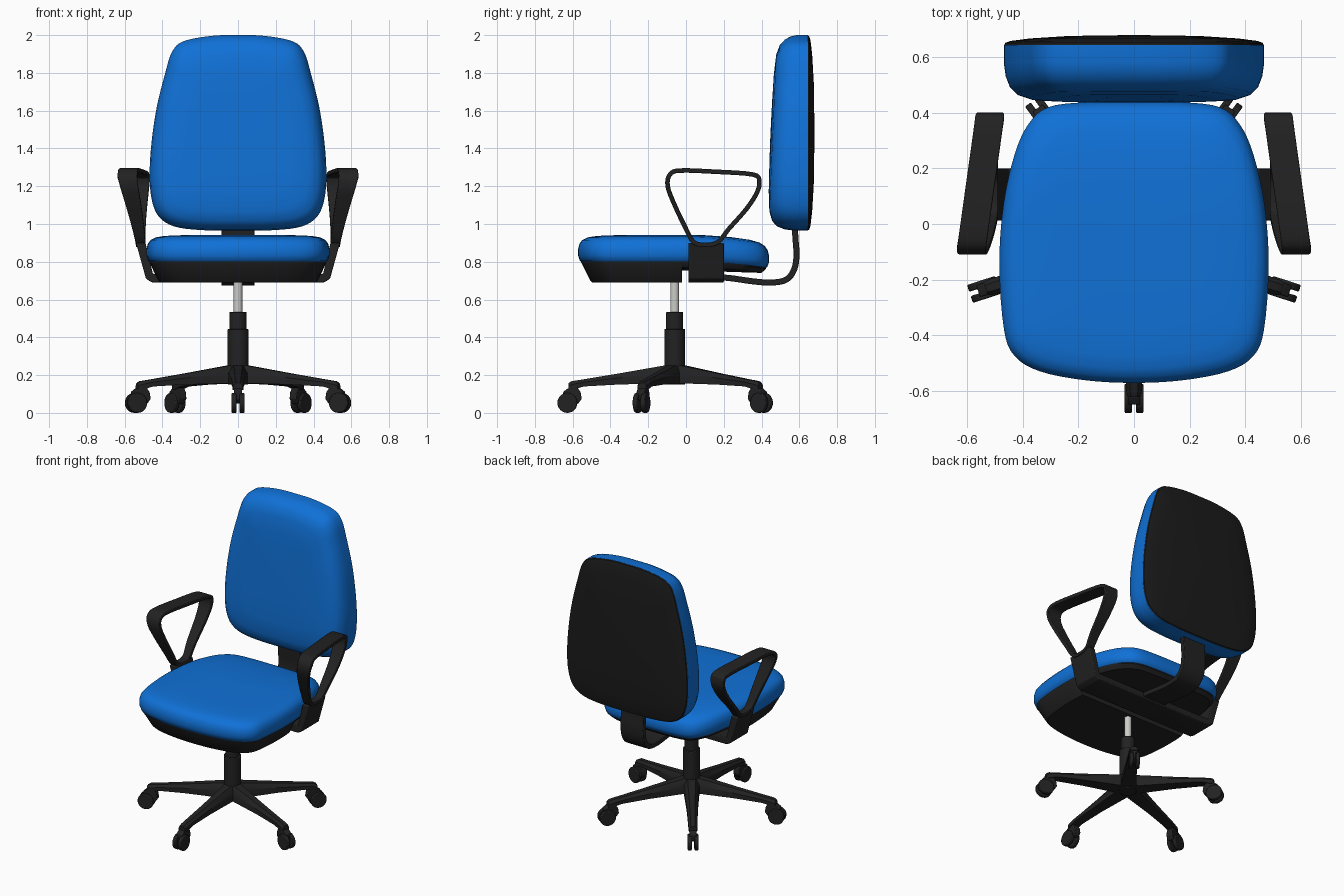
import bpy, bmesh, math
from mathutils import Matrix, Vector

if "Cube" in bpy.data.objects:
    bpy.data.objects.remove(bpy.data.objects["Cube"])


def material(name, rgb):
    m = bpy.data.materials.new(name)
    m.diffuse_color = (*rgb, 1)
    m.use_nodes = True
    m.node_tree.nodes["Principled BSDF"].inputs["Base Color"].default_value = m.diffuse_color
    return m


BLUE = material("blue fabric", (0.005, 0.165, 0.68))
BLACK = material("black plastic", (0.016, 0.016, 0.016))
DARK = material("dark back shell", (0.011, 0.011, 0.011))
STEEL = material("light steel", (0.6, 0.6, 0.58))


def finish(name, bm, mat, angle=35, bevel=0.0, matrix=None):
    bmesh.ops.recalc_face_normals(bm, faces=bm.faces[:])
    if matrix:
        bm.transform(matrix)
    me = bpy.data.meshes.new(name)
    bm.to_mesh(me)
    bm.free()
    me.materials.append(mat)
    me.shade_smooth()
    me.set_sharp_from_angle(angle=math.radians(angle))
    ob = bpy.data.objects.new(name, me)
    bpy.context.collection.objects.link(ob)
    if bevel:
        b = ob.modifiers.new("bevel", 'BEVEL')
        b.width, b.segments, b.limit_method = bevel, 2, 'ANGLE'
    return ob


def loft(name, rings, mat, closed=False, **kw):
    """Skin a list of equal rings of points."""
    bm = bmesh.new()
    vs = [[bm.verts.new(p) for p in r] for r in rings]
    n = len(rings[0])
    pairs = list(zip(vs, vs[1:])) + ([(vs[-1], vs[0])] if closed else [])
    for a, b in pairs:
        for i in range(n):
            j = (i + 1) % n
            bm.faces.new((a[i], a[j], b[j], b[i]))
    if not closed:
        bm.faces.new(vs[0])
        bm.faces.new(vs[-1])
    return finish(name, bm, mat, **kw)


def cylinder(name, r, z0, z1, mat, matrix, segs=32, bevel=0.0):
    bm = bmesh.new()
    bmesh.ops.create_cone(bm, cap_ends=True, segments=segs, radius1=r, radius2=r, depth=z1 - z0)
    return finish(name, bm, mat, bevel=bevel,
                  matrix=matrix @ Matrix.Translation((0, 0, (z0 + z1) / 2)))


def spline(pts, n=4, closed=True):
    """Smooth curve through 2D points."""
    pts = [Vector(p) for p in pts]
    m, out = len(pts), []
    get = (lambda i: pts[i % m]) if closed else (lambda i: pts[max(0, min(m - 1, i))])
    for i in range(m if closed else m - 1):
        a, b, c, d = (get(i + k) for k in (-1, 0, 1, 2))
        for s in range(n):
            t = s / n
            out.append(0.5 * (2 * b + (c - a) * t + (2 * a - 5 * b + 4 * c - d) * t * t
                              + (3 * b - a - 3 * c + d) * t ** 3))
    return out if closed else out + [pts[-1]]


def symmetric(half):
    return half + [(-x, y) for x, y in reversed(half[1:-1])]


def ribbon(name, path, thick, xrange, closed):
    """Flat strip along a y-z path; xrange(y, z) gives its two side edges."""
    rings, m = [], len(path)
    for i, p in enumerate(path):
        a = path[(i - 1) % m] if closed else path[max(i - 1, 0)]
        b = path[(i + 1) % m] if closed else path[min(i + 1, m - 1)]
        t = (b - a).normalized() * thick / 2
        q, r = p + Vector((-t.y, t.x)), p - Vector((-t.y, t.x))
        x0, x1 = xrange(p.x, p.y)
        rings.append([(x0, *q), (x1, *q), (x1, *r), (x0, *r)])
    return loft(name, rings, BLACK, closed=closed, angle=40, bevel=0.004)


# Seat cushion
SEAT = spline(symmetric([(0, -0.572), (0.18, -0.562), (0.34, -0.53), (0.43, -0.475), (0.468, -0.38),
                         (0.485, -0.15), (0.47, 0.07), (0.43, 0.25), (0.38, 0.36), (0.31, 0.42),
                         (0.18, 0.438), (0, 0.44)]))


def seat_ring(s, z, ymax=9.0):
    ring = []
    for p in SEAT:
        y = min(-0.065 + (p.y + 0.065) * s, ymax)
        ring.append((p.x * s, y, z - 0.035 * max(0, y / 0.44) ** 2))
    return ring


loft("seat_cushion", [seat_ring(s, z) for s, z in
     [(0.95, 0.797), (0.98, 0.805), (1, 0.835), (1, 0.865), (0.985, 0.895), (0.955, 0.915),
      (0.9, 0.929), (0.8, 0.937), (0.6, 0.941), (0.3, 0.943), (0.05, 0.943)]], BLUE, angle=60)

# Under-seat shell: shallow tray plus the deeper front pan
loft("seat_tray", [seat_ring(s, z) for s, z in [(0.97, 0.81), (0.965, 0.795), (0.92, 0.77)]], BLACK)
loft("seat_front_pan", [seat_ring(s, z, -0.02) for s, z in
     [(0.97, 0.805), (0.965, 0.795), (0.87, 0.70), (0.85, 0.69)]], BLACK)

# Backrest cushion and rear shell
BACK = spline(symmetric([(0, 0.965), (0.2, 0.968), (0.34, 0.988), (0.42, 1.04), (0.457, 1.13),
                         (0.468, 1.26), (0.458, 1.43), (0.43, 1.62), (0.385, 1.8), (0.35, 1.91),
                         (0.29, 1.967), (0.14, 1.996), (0, 2.0)]))


def back_ring(s, y, shear=0.0):
    return [(p.x * s, y + shear * (z - 1.2) / 0.8, z)
            for p in BACK for z in [1.48 + (p.y - 1.48) * s]]


loft("backrest_cushion", [back_ring(*r) for r in
     [(1, 0.645), (1, 0.575, 0.01), (0.987, 0.53, 0.025), (0.955, 0.49, 0.035), (0.9, 0.464, 0.035),
      (0.8, 0.447, 0.035), (0.6, 0.439, 0.035), (0.3, 0.436, 0.035), (0.05, 0.435, 0.035)]],
     BLUE, angle=60)
loft("backrest_shell", [back_ring(s, y) for s, y in
     [(1, 0.643), (0.99, 0.652), (0.95, 0.659), (0.8, 0.668), (0.5, 0.677), (0.05, 0.68)]], DARK)

# Curved support from under the seat to the backrest
ribbon("back_support",
       spline([(0.1, 0.72), (0.22, 0.715), (0.35, 0.697), (0.45, 0.69), (0.53, 0.705), (0.573, 0.76),
               (0.585, 0.84), (0.578, 0.95), (0.58, 1.1)], closed=False),
       0.032, lambda y, z: (-0.088, 0.088), False)

# Cross bar with upturned armrest brackets
bar = symmetric([(0, 0.69), (0.455, 0.69), (0.487, 0.71), (0.54, 0.9), (0.49, 0.9),
                 (0.45, 0.735), (0, 0.735)])
loft("armrest_bracket_bar", [[(x, y, z) for x, z in bar] for y in (0.012, 0.2)], BLACK, bevel=0.006)

# Armrest loops, splayed outward towards the front
LOOP = spline([(0.105, 0.89), (0.17, 0.905), (0.225, 0.972), (0.32, 1.08), (0.375, 1.165),
               (0.388, 1.225), (0.355, 1.262), (0.15, 1.277), (-0.03, 1.283), (-0.085, 1.262),
               (-0.097, 1.2), (-0.06, 1.1), (-0.005, 0.985), (0.04, 0.905)])
for side, sx in (("left", -1), ("right", 1)):
    def edges(y, z, sx=sx):
        k = max(0, min(1, (z - 0.9) / 0.35))
        xc = 0.515 + k * (0.037 - 0.14 * (y - 0.15))
        hw = 0.026 + 0.026 * k
        return sx * (xc - hw), sx * (xc + hw)
    ribbon(side + "_armrest", LOOP, 0.024, edges, True)

# Gas column
hub = Matrix.Translation((0, -0.06, 0))
cylinder("column_sleeve", 0.055, 0.15, 0.445, BLACK, hub, bevel=0.004)
cylinder("column_collar", 0.045, 0.44, 0.535, BLACK, hub, bevel=0.004)
cylinder("gas_piston", 0.023, 0.53, 0.71, STEEL, hub)

# Five-star base with twin-wheel casters
for i in range(5):
    m = hub @ Matrix.Rotation(math.radians(-90 + 72 * i), 4, 'Z')
    sections = [(0.0, 0.055, 0.155, 0.258), (0.06, 0.05, 0.157, 0.25), (0.3, 0.036, 0.15, 0.208),
                (0.48, 0.03, 0.14, 0.178), (0.545, 0.028, 0.122, 0.168), (0.562, 0.024, 0.122, 0.158)]
    loft(f"base_arm_{i + 1}", [[(r, -w, lo), (r, w, lo), (r, w, lo * 0.4 + hi * 0.6), (r, w * 0.5, hi),
                                (r, -w * 0.5, hi), (r, -w, lo * 0.4 + hi * 0.6)]
                               for r, w, lo, hi in sections], BLACK, matrix=m)
    hood = [(0.515, 0.135), (0.565, 0.13), (0.59, 0.112), (0.59, 0.07), (0.55, 0.05),
            (0.51, 0.05), (0.492, 0.075), (0.498, 0.11)]
    loft(f"caster_hood_{i + 1}", [[(r, y, z) for r, z in hood] for y in (-0.022, 0.022)],
         BLACK, matrix=m, bevel=0.004)
    for side, y in (("a", -0.021), ("b", 0.021)):
        wheel = m @ Matrix.Translation((0.568, y, 0.053)) @ Matrix.Rotation(math.pi / 2, 4, 'X')
        cylinder(f"caster_wheel_{i + 1}{side}", 0.053, -0.013, 0.013, BLACK, wheel, 24, 0.005)
